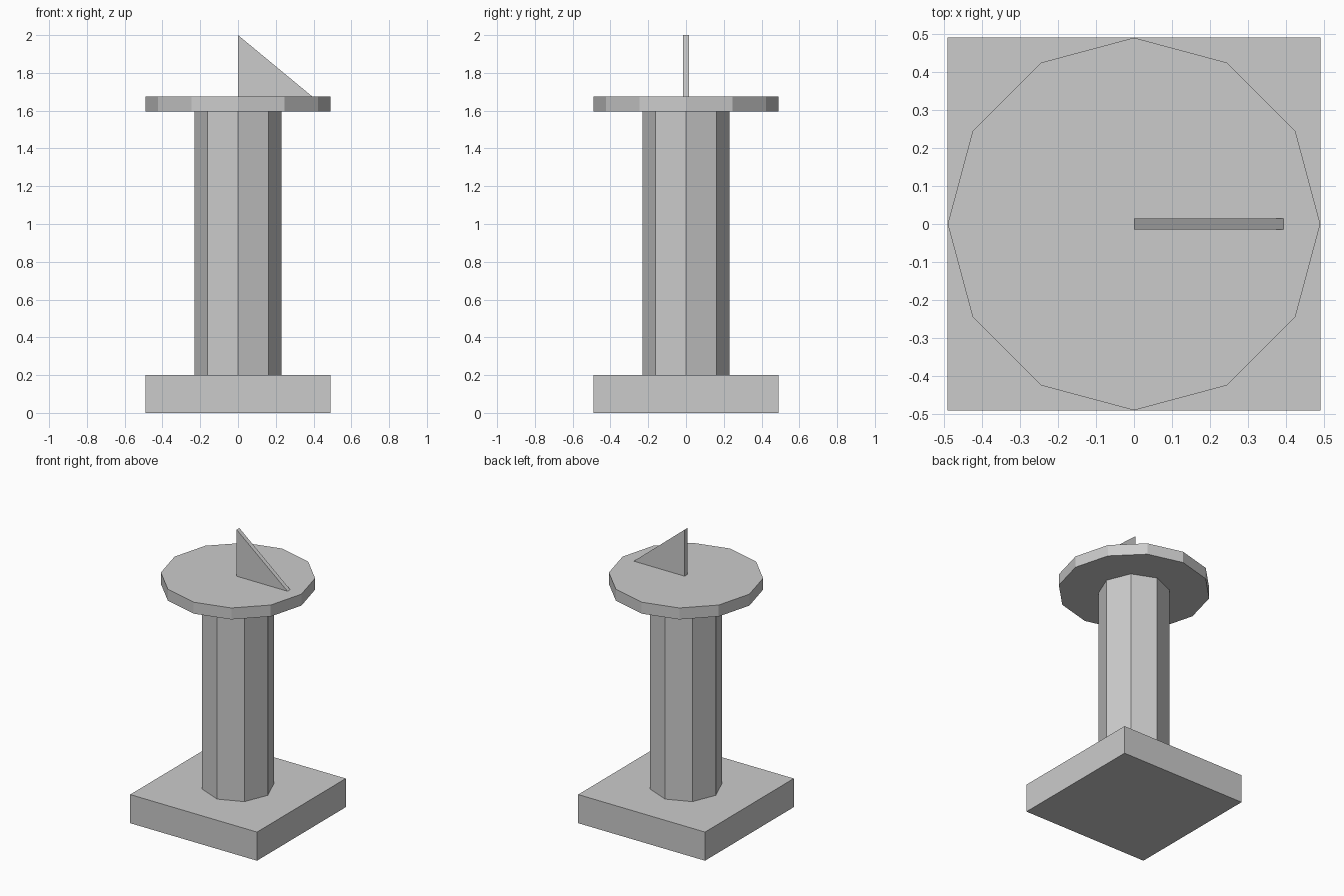
import bpy
import bmesh
import math

cube = bpy.data.objects.get("Cube")
if cube:
    bpy.data.objects.remove(cube, do_unlink=True)

# Single stone colour
stone = bpy.data.materials.new("stone_grey")
stone.use_nodes = True
GREY = (0.6, 0.6, 0.6, 1.0)
stone.diffuse_color = GREY
stone.node_tree.nodes["Principled BSDF"].inputs["Base Color"].default_value = GREY


def extrude_profile(name, points, direction):
    """Extrude a flat outline along a direction into a closed solid."""
    bm = bmesh.new()
    face = bm.faces.new([bm.verts.new(p) for p in points])
    result = bmesh.ops.extrude_face_region(bm, geom=[face], use_keep_orig=True)
    moved = [g for g in result["geom"] if isinstance(g, bmesh.types.BMVert)]
    bmesh.ops.translate(bm, verts=moved, vec=direction)
    bmesh.ops.recalc_face_normals(bm, faces=bm.faces)
    mesh = bpy.data.meshes.new(name)
    bm.to_mesh(mesh)
    bm.free()
    mesh.materials.append(stone)
    obj = bpy.data.objects.new(name, mesh)
    bpy.context.collection.objects.link(obj)
    return obj


def prism(name, sides, radius, bottom, top, turn=0.0):
    """Upright regular prism with a corner on +x when turn is zero."""
    angles = [turn + math.tau * i / sides for i in range(sides)]
    ring = [(radius * math.cos(a), radius * math.sin(a), bottom) for a in angles]
    return extrude_profile(name, ring, (0, 0, top - bottom))


HALF = 0.49
BASE_TOP, DIAL_BOTTOM, DIAL_TOP = 0.2, 1.595, 1.675

# Square plinth, octagonal column and twelve-sided dial
prism("plinth", 4, HALF * math.sqrt(2), 0, BASE_TOP, math.pi / 4)
prism("column", 8, 0.23, BASE_TOP, DIAL_BOTTOM)
prism("dial_plate", 12, HALF, DIAL_BOTTOM, DIAL_TOP)

# Thin triangular shadow fin
T = 0.015
fin = [(0, -T, DIAL_TOP), (0.393, -T, DIAL_TOP), (0, -T, 2.0)]
extrude_profile("shadow_fin", fin, (0, 2 * T, 0))
